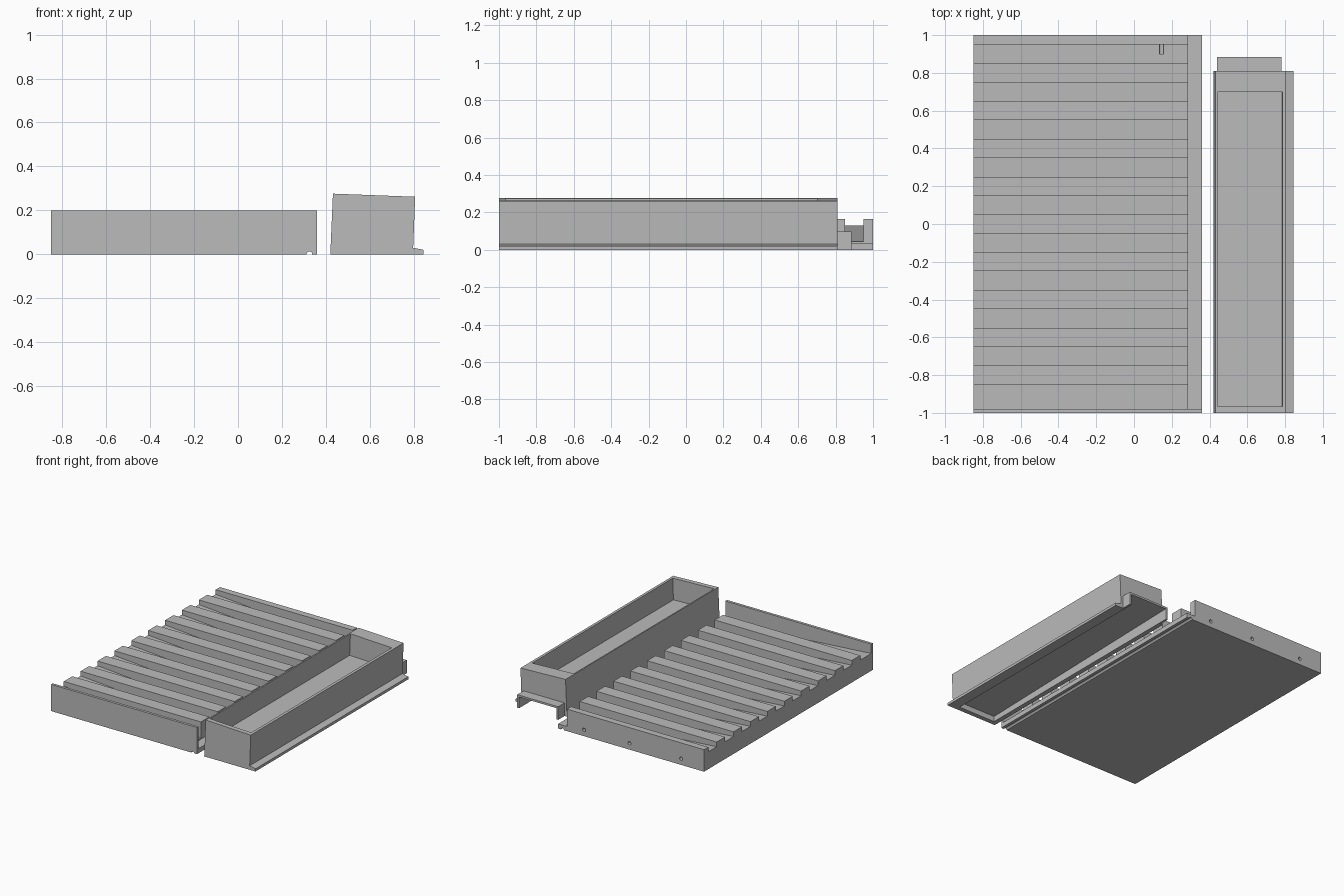
import bpy, bmesh, math
from mathutils import Matrix

if "Cube" in bpy.data.objects:
    bpy.data.objects.remove(bpy.data.objects["Cube"])

grey = bpy.data.materials.new("plain_grey")
grey.diffuse_color = (0.5, 0.5, 0.5, 1)
grey.use_nodes = True
grey.node_tree.nodes["Principled BSDF"].inputs["Base Color"].default_value = grey.diffuse_color


def make(name, bm):
    bmesh.ops.recalc_face_normals(bm, faces=bm.faces)
    me = bpy.data.meshes.new(name)
    bm.to_mesh(me)
    bm.free()
    me.materials.append(grey)
    ob = bpy.data.objects.new(name, me)
    bpy.context.collection.objects.link(ob)
    return ob


def prism(name, profile, y0, y1):
    """Extrude an (x, z) profile along y."""
    bm = bmesh.new()
    face = bm.faces.new([bm.verts.new((x, y0, z)) for x, z in profile])
    ext = bmesh.ops.extrude_face_region(bm, geom=[face])["geom"]
    bmesh.ops.translate(bm, vec=(0, y1 - y0, 0),
                        verts=[v for v in ext if isinstance(v, bmesh.types.BMVert)])
    return make(name, bm)


def box(name, x0, x1, y0, y1, z0, z1):
    return prism(name, [(x0, z0), (x1, z0), (x1, z1), (x0, z1)], y0, y1)


def rod(name, x, z, r, y0, y1):
    """Round bar along y."""
    n = 16
    pts = [(x + r * math.cos(2 * math.pi * (i + 0.5) / n),
            z + r * math.sin(2 * math.pi * (i + 0.5) / n)) for i in range(n)]
    return prism(name, pts, y0, y1)


def combine(body, tool, operation="DIFFERENCE"):
    """Apply one boolean and remove the tool."""
    tool.hide_render = True
    mod = body.modifiers.new("bool", "BOOLEAN")
    mod.operation = operation
    mod.solver = "EXACT"
    mod.object = tool
    bpy.context.view_layer.objects.active = body
    bpy.ops.object.modifier_apply(modifier=mod.name)
    bpy.data.objects.remove(tool)


# Ridged drain tray: tall front wall, low ridges, gutter along the right edge
L, R, G = -0.85, 0.36, 0.287
tray = box("ridged_tray", L, R, -1, 1, 0, 0.2)
combine(tray, box("cut_top", L - 0.1, R + 0.1, -0.98, 1.1, 0.165, 0.3))
combine(tray, box("cut_gutter", G, R + 0.1, -0.98, 1.1, 0.035, 0.3))

# Sloping grooves between the ridges
slope = (0.13 - 0.045) / (G - L)
e = 0.05
for i in range(10):
    y0 = -0.95 + 0.2 * i
    start = -0.98 if i == 0 else y0
    combine(tray, prism("cut_groove", [(L - e, 0.13 + slope * e), (G + e, 0.045 - slope * e),
                                       (G + e, 0.25), (L - e, 0.25)], start, y0 + 0.1))

# Drip groove underneath and peg holes in the back
combine(tray, rod("cut_drip", 0.325, 0.0, 0.013, -1.1, 1.1))
for x in (-0.66, -0.23, 0.145):
    combine(tray, rod("cut_hole", x, 0.047, 0.013, 0.9, 1.1))

# Leaning trough with a foot flange and a back tongue
trough = prism("side_trough", [(0.42, 0), (0.845, 0), (0.845, 0.02), (0.797, 0.03),
                               (0.806, 0.262), (0.432, 0.276)], -1, 0.81)
combine(trough, box("tongue", 0.44, 0.78, 0.75, 0.885, 0, 0.098), "UNION")
combine(trough, prism("cut_well", [(0.436, 0.112), (0.78, 0.102), (0.788, 0.35),
                                   (0.445, 0.35)], -0.965, 0.70))

# Tunnel under the trough, rising toward the back
bm = bmesh.new()
bmesh.ops.create_cube(bm, size=1, matrix=Matrix.Translation((0.5, 0.5, 0.5)))
for v in bm.verts:
    back, top = v.co.y > 0.5, v.co.z > 0.5
    v.co.x = 0.765 if v.co.x > 0.5 else 0.455
    v.co.y = 0.95 if back else -0.965
    v.co.z = (0.085 if back else 0.04) if top else -0.1
combine(trough, make("cut_tunnel", bm))
